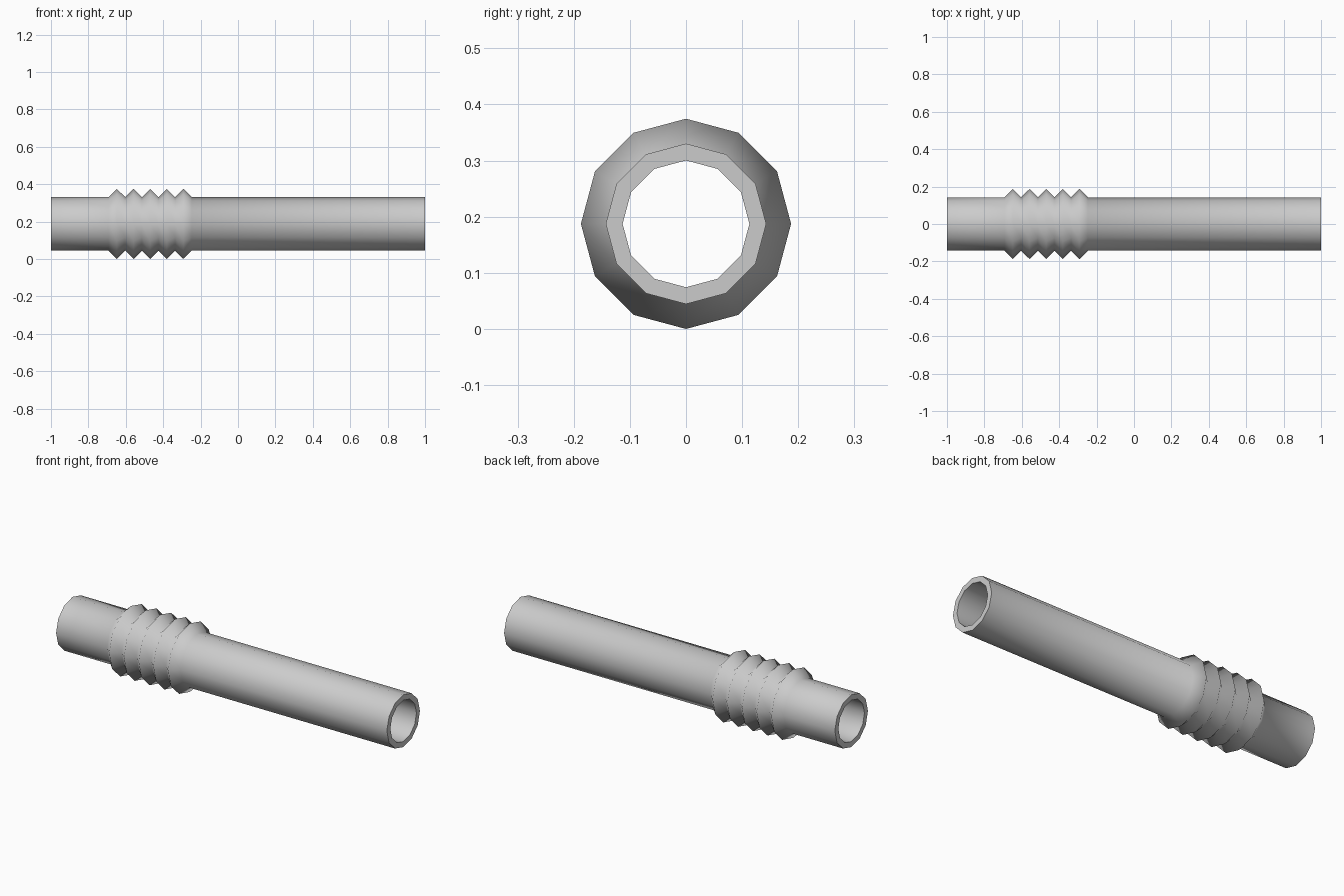
import bpy, bmesh
from math import sin, cos, pi

if "Cube" in bpy.data.objects:
    bpy.data.objects.remove(bpy.data.objects["Cube"])

SIDES = 12
R, PEAK, WALL, CZ = 0.143, 0.1873, 0.03, 0.1873
START, PITCH, RIBS = -0.692, 0.089, 5

# Outer profile (x, radius): plain tube, five pointed ribs, plain tube
outer = [(-1.0, R)]
for i in range(RIBS):
    x = START + i * PITCH
    outer += [(x, R), (x + PITCH / 2, PEAK)]
outer += [(START + RIBS * PITCH, R), (1.0, R)]

# Inner wall follows the outer one, giving a closed cross-section
inner = [(x, r - WALL) for x, r in reversed(outer)]
profile = outer + inner

bm = bmesh.new()
rings = [[bm.verts.new((x, r * cos(2 * pi * k / SIDES), CZ + r * sin(2 * pi * k / SIDES)))
          for k in range(SIDES)] for x, r in profile]
for i, a in enumerate(rings):
    b = rings[(i + 1) % len(rings)]
    rim = abs(profile[i][0] - profile[(i + 1) % len(rings)][0]) < 1e-6
    for k in range(SIDES):
        n = (k + 1) % SIDES
        f = bm.faces.new((a[k], a[n], b[n], b[k]))
        f.smooth = not rim  # flat end rims, smooth walls
bmesh.ops.recalc_face_normals(bm, faces=bm.faces)

mesh = bpy.data.meshes.new("ribbed_tube")
bm.to_mesh(mesh)
bm.free()
tube = bpy.data.objects.new("ribbed_tube", mesh)
bpy.context.collection.objects.link(tube)
